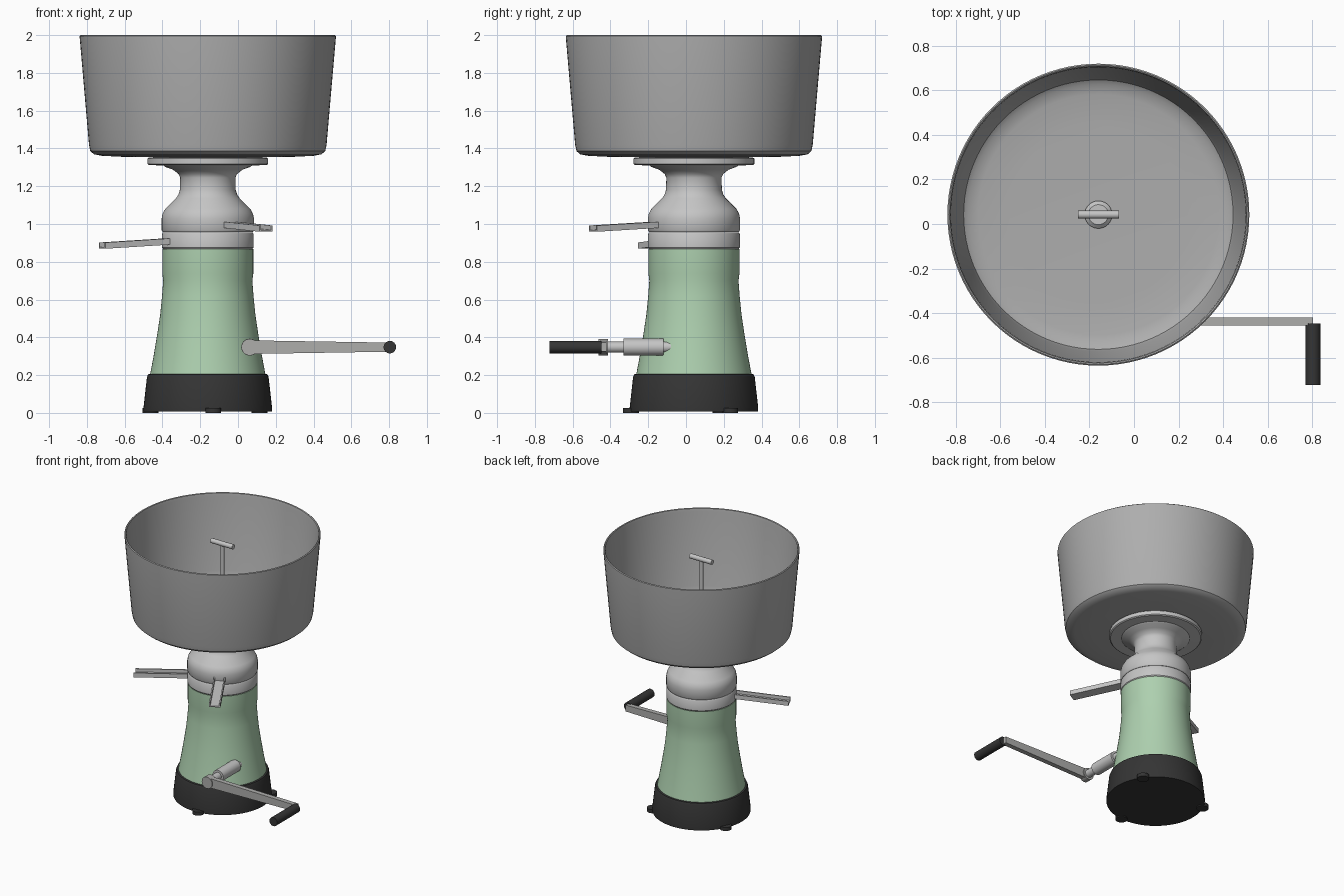
import bpy, bmesh, math
from mathutils import Vector, Matrix

if "Cube" in bpy.data.objects:
    bpy.data.objects.remove(bpy.data.objects["Cube"])

AX, AY = -0.16, 0.042   # vertical axis of the machine


def material(name, rgb):
    m = bpy.data.materials.new(name)
    m.diffuse_color = (*rgb, 1)
    m.use_nodes = True
    m.node_tree.nodes["Principled BSDF"].inputs["Base Color"].default_value = m.diffuse_color
    return m


GREEN = material("pale green paint", (0.42, 0.63, 0.43))
BLACK = material("black", (0.035, 0.035, 0.035))
ALLOY = material("light alloy", (0.56, 0.56, 0.56))
STEEL = material("bowl steel", (0.42, 0.42, 0.42))
ARM = material("crank steel", (0.42, 0.42, 0.41))


def finish(bm, name, mat, smooth=True):
    bmesh.ops.remove_doubles(bm, verts=bm.verts, dist=1e-5)
    bmesh.ops.recalc_face_normals(bm, faces=bm.faces)
    me = bpy.data.meshes.new(name)
    bm.to_mesh(me)
    bm.free()
    ob = bpy.data.objects.new(name, me)
    bpy.context.collection.objects.link(ob)
    me.materials.append(mat)
    if smooth:
        bpy.context.view_layer.objects.active = ob
        ob.select_set(True)
        bpy.ops.object.shade_smooth_by_angle(angle=math.radians(32))
        ob.select_set(False)
    return ob


def lathe(name, profile, mat, steps=72):
    """Revolve (radius, height) points about the machine axis."""
    bm = bmesh.new()
    vs = [bm.verts.new((AX + r, AY, z)) for r, z in profile]
    es = [bm.edges.new(p) for p in zip(vs, vs[1:])]
    bmesh.ops.spin(bm, geom=vs + es, cent=(AX, AY, 0), axis=(0, 0, 1),
                   angle=2 * math.pi, steps=steps)
    return finish(bm, name, mat)


def rod(name, a, b, r, mat, r2=None, seg=32):
    """Cylinder or cone from point a to point b."""
    a, b = Vector(a), Vector(b)
    d = b - a
    bm = bmesh.new()
    bmesh.ops.create_cone(bm, cap_ends=True, segments=seg, radius1=r,
                          radius2=r if r2 is None else r2, depth=d.length)
    rot = d.to_track_quat('Z', 'Y').to_matrix().to_4x4()
    bm.transform(Matrix.Translation((a + b) / 2) @ rot)
    return finish(bm, name, mat)


def prism(bm, near, far):
    """Solid between two matching outlines."""
    n = [bm.verts.new(p) for p in near]
    f = [bm.verts.new(p) for p in far]
    bm.faces.new(n)
    bm.faces.new(f)
    for i in range(len(n)):
        j = (i + 1) % len(n)
        bm.faces.new((n[i], n[j], f[j], f[i]))


# Base, stand and head
lathe("base", [(0, 0.008), (0.34, 0.008), (0.34, 0.03), (0.322, 0.19),
               (0.316, 0.204), (0.30, 0.208), (0, 0.208)], BLACK)
lathe("stand", [(0, 0.2), (0.306, 0.2), (0.287, 0.3), (0.267, 0.42), (0.252, 0.52),
                (0.242, 0.62), (0.236, 0.70), (0.241, 0.738), (0.241, 0.868),
                (0, 0.868)], GREEN)
lathe("lower_collar", [(0, 0.868), (0.237, 0.868), (0.243, 0.876), (0.243, 0.946),
                       (0.237, 0.956), (0, 0.956)], ALLOY)
lathe("head", [(0, 0.957), (0.238, 0.957), (0.244, 0.967), (0.244, 1.03), (0.239, 1.055),
               (0.225, 1.08), (0.168, 1.137), (0.156, 1.155), (0.148, 1.18), (0.146, 1.245),
               (0.155, 1.265), (0.185, 1.288), (0.225, 1.302), (0.235, 1.31), (0.312, 1.312),
               (0.32, 1.318), (0.32, 1.346), (0.312, 1.352), (0, 1.352)], ALLOY)

# Open bowl with inner wall and floor
lathe("bowl", [(0, 1.352), (0.42, 1.354), (0.56, 1.361), (0.602, 1.369), (0.622, 1.386),
               (0.629, 1.42), (0.678, 1.985), (0.678, 1.995), (0.672, 2.0), (0.666, 1.996),
               (0.662, 1.975), (0.615, 1.43), (0.605, 1.40), (0.585, 1.386), (0.54, 1.377),
               (0.40, 1.371), (0, 1.367)], STEEL, steps=96)

# Tap key standing in the bowl
lathe("tap_plug", [(0, 1.36), (0.062, 1.36), (0.062, 1.385), (0.045, 1.40),
                   (0.04, 1.40), (0, 1.40)], ALLOY, steps=32)
rod("tap_stem", (AX, AY, 1.39), (AX, AY, 1.92), 0.013, ALLOY, seg=16)
rod("tap_handle", (AX - 0.092, AY, 1.92), (AX + 0.092, AY, 1.92), 0.018, ALLOY, seg=20)


# Open channel spouts, sloping down and outward
def spout(name, angle, z0, drop, r0=0.20, r1=0.617, w=0.04, h=0.033, t=0.009):
    d = Vector((math.sin(angle), -math.cos(angle), 0))
    p = Vector((math.cos(angle), math.sin(angle), 0))
    outline = [(-w, 0), (w, 0), (w, h), (w - t, h), (w - t, t),
               (t - w, t), (t - w, h), (-w, h)]

    def ring(r, z):
        c = Vector((AX, AY, z)) + d * r
        return [c + p * u + Vector((0, 0, v)) for u, v in outline]
    bm = bmesh.new()
    prism(bm, ring(r0, z0), ring(r1, z0 - drop))
    finish(bm, name, ALLOY, smooth=False)


spout("front_spout", math.radians(30), 0.981, 0.022)
spout("side_spout", math.radians(-65), 0.893, 0.024)

# Crank: sleeve, shaft, tapered arm and grip
CX, CZ, GX = 0.062, 0.348, 0.804
rod("crank_sleeve", (CX, -0.12, CZ), (CX, -0.33, CZ), 0.045, ALLOY)
rod("crank_shaft", (CX, -0.08, CZ), (CX, -0.44, CZ), 0.029, ALLOY)
rod("crank_hub", (CX, -0.413, CZ), (CX, -0.463, CZ), 0.044, ARM)
bm = bmesh.new()
side = [(CX, 0.036), (GX, 0.024), (GX, -0.024), (CX, -0.036)]
prism(bm, [(x, -0.456, CZ + z) for x, z in side], [(x, -0.42, CZ + z) for x, z in side])
finish(bm, "crank_arm", ARM, smooth=False)
rod("crank_grip", (GX, -0.447, CZ), (GX, -0.722, CZ), 0.033, BLACK)

# Three feet around the base
for i, deg in enumerate((-85, 35, 155)):
    a = math.radians(deg)
    x, y = AX + 0.335 * math.cos(a), AY + 0.335 * math.sin(a)
    rod(f"foot_{i + 1}", (x, y, 0), (x, y, 0.027), 0.042, BLACK, seg=24)
